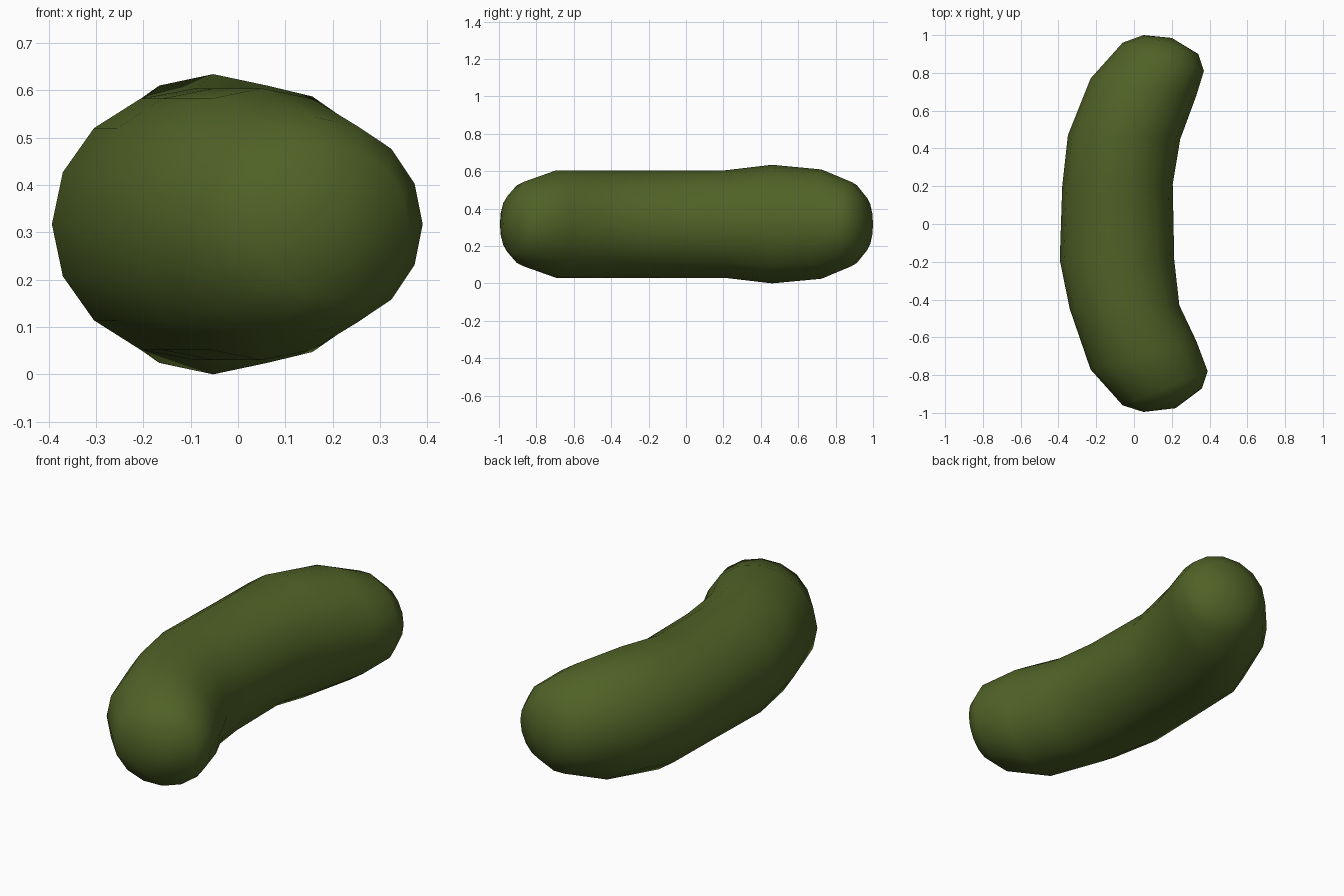
import bpy, bmesh, math
from mathutils import Vector

if "Cube" in bpy.data.objects:
    bpy.data.objects.remove(bpy.data.objects["Cube"])

SIDES = 16
MID_Z = 0.317

# Cross-sections along the bend: outer x, y, inner x, y, half height
RINGS = [
    (0.05, -0.995, 0.36, -0.87, 0.16),
    (-0.06, -0.96, 0.39, -0.78, 0.225),
    (-0.23, -0.77, 0.33, -0.62, 0.287),
    (-0.34, -0.45, 0.24, -0.43, 0.287),
    (-0.393, -0.19, 0.213, -0.19, 0.287),
    (-0.38, 0.20, 0.205, 0.21, 0.287),
    (-0.35, 0.47, 0.245, 0.45, 0.317),
    (-0.23, 0.77, 0.33, 0.68, 0.292),
    (-0.06, 0.96, 0.37, 0.81, 0.225),
    (0.05, 1.0, 0.34, 0.90, 0.15),
]
TIPS = [(0.22, -0.975), (0.20, 0.985)]

bm = bmesh.new()

# Body rings
loops = []
for ox, oy, ix, iy, h in RINGS:
    outer, inner = Vector((ox, oy, MID_Z)), Vector((ix, iy, MID_Z))
    centre, half = (outer + inner) / 2, (inner - outer) / 2
    loop = []
    for i in range(SIDES):
        a = 2 * math.pi * i / SIDES
        loop.append(bm.verts.new(centre + half * math.cos(a) + Vector((0, 0, h * math.sin(a)))))
    loops.append(loop)

for a, b in zip(loops, loops[1:]):
    for i in range(SIDES):
        j = (i + 1) % SIDES
        bm.faces.new((a[i], a[j], b[j], b[i]))

# Rounded tips
for (x, y), loop in zip(TIPS, (loops[0], loops[-1])):
    pole = bm.verts.new((x, y, MID_Z))
    for i in range(SIDES):
        bm.faces.new((pole, loop[i], loop[(i + 1) % SIDES]))

bmesh.ops.recalc_face_normals(bm, faces=bm.faces[:])
for f in bm.faces:
    f.smooth = True

mesh = bpy.data.meshes.new("pickle_body")
bm.to_mesh(mesh)
bm.free()

# Skin colour
skin = bpy.data.materials.new("olive green skin")
skin.diffuse_color = (0.08, 0.122, 0.02, 1)
skin.use_nodes = True
skin.node_tree.nodes["Principled BSDF"].inputs["Base Color"].default_value = skin.diffuse_color
mesh.materials.append(skin)

body = bpy.data.objects.new("pickle_body", mesh)
bpy.context.collection.objects.link(body)
